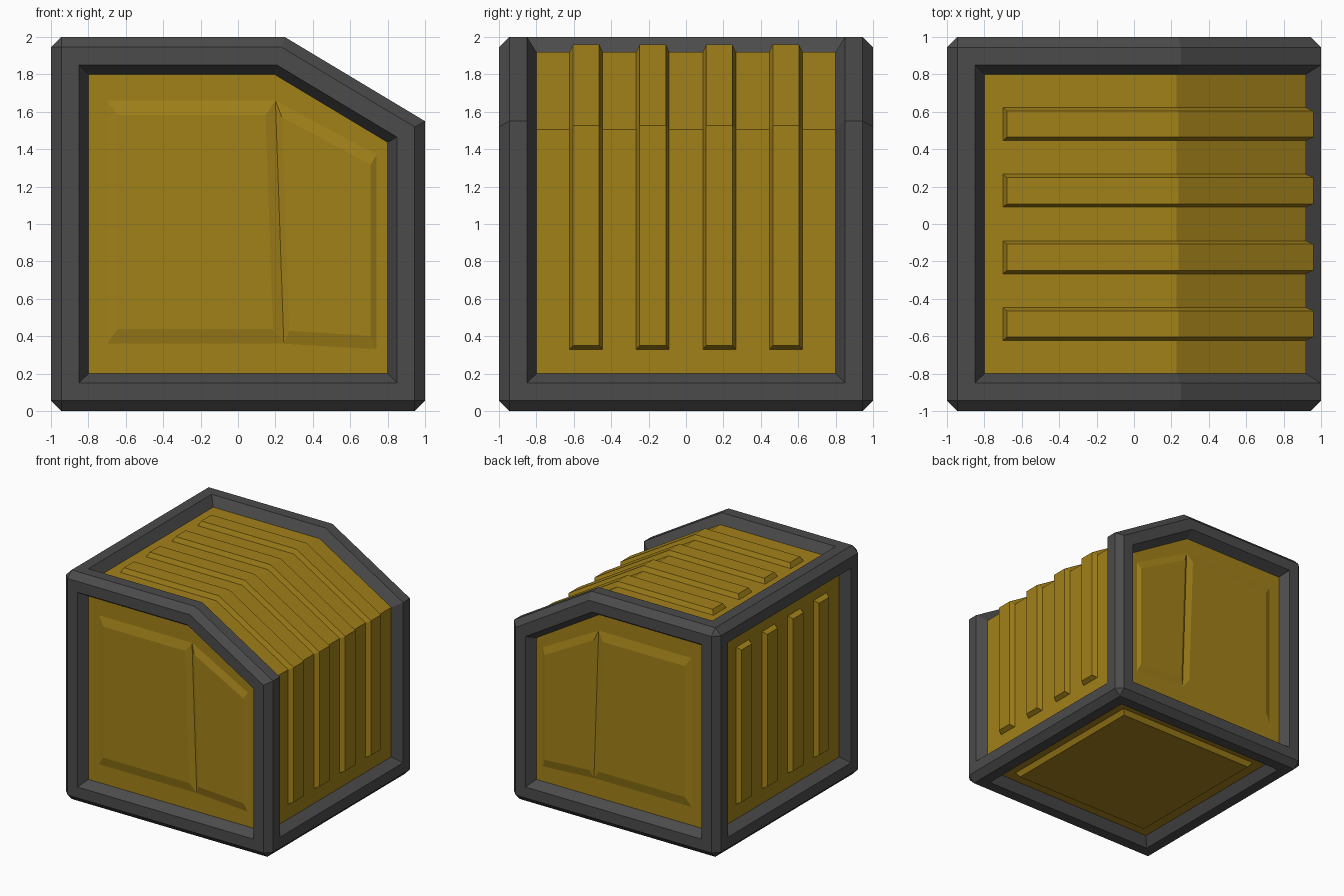
import bpy, bmesh
from mathutils import Vector

if "Cube" in bpy.data.objects:
    bpy.data.objects.remove(bpy.data.objects["Cube"])


def material(name, rgb):
    m = bpy.data.materials.new(name)
    m.diffuse_color = (*rgb, 1)
    m.use_nodes = True
    m.node_tree.nodes["Principled BSDF"].inputs["Base Color"].default_value = m.diffuse_color
    return m


DARK = material("dark_metal", (0.07, 0.07, 0.07))
YELLOW = material("yellow_paint", (0.36, 0.22, 0.01))


def finish(name, bm, mat):
    bmesh.ops.recalc_face_normals(bm, faces=bm.faces[:])
    me = bpy.data.meshes.new(name)
    bm.to_mesh(me)
    bm.free()
    me.materials.append(mat)
    ob = bpy.data.objects.new(name, me)
    bpy.context.collection.objects.link(ob)
    return ob


def loft(rings):
    """Closed solid through rings of equal point count, capped at both ends."""
    bm = bmesh.new()
    vs = [[bm.verts.new(p) for p in r] for r in rings]
    n = len(vs[0])
    for a, b in zip(vs, vs[1:]):
        for i in range(n):
            j = (i + 1) % n
            bm.faces.new((a[i], a[j], b[j], b[i]))
    bm.faces.new(vs[0])
    bm.faces.new(vs[-1])
    bmesh.ops.recalc_face_normals(bm, faces=bm.faces[:])
    return bm


def prism(profile, half):
    return loft([[(x, y, z) for x, z in profile] for y in (-half, half)])


# Frame: clipped cube with recessed openings and chamfered outer edges
bm = prism([(-1, 0), (1, 0), (1, 1.55), (0.25, 2), (-1, 2)], 1)
outer = [e for e in bm.edges if e.calc_face_angle() > 1.2]
roof = [f for f in bm.faces if f.normal.x > 0.3 or f.normal.z > 0.3]
regions = [roof] + [[f] for f in bm.faces if f not in roof]
for region in regions:
    bmesh.ops.inset_region(bm, faces=region, thickness=0.15,
                           use_boundary=True, use_even_offset=True)
    bmesh.ops.inset_region(bm, faces=region, thickness=0.05, depth=-0.08,
                           use_boundary=True, use_even_offset=True)
bmesh.ops.delete(bm, geom=[f for r in regions for f in r], context='FACES')
bmesh.ops.bevel(bm, geom=outer, offset=0.055, segments=1, affect='EDGES')
finish("frame", bm, DARK)

# Inner body showing through the openings
finish("body", prism([(-0.92, 0.08), (0.92, 0.08), (0.92, 1.505),
                      (0.228, 1.92), (-0.92, 1.92)], 0.92), YELLOW)


# Ribs over the top, slope and right side, and on the left side
def rib(name, y, base, top):
    rings = [[(b[0], y - 0.088, b[1]), (t[0], y - 0.07, t[1]),
              (t[0], y + 0.07, t[1]), (b[0], y + 0.088, b[1])]
             for b, t in zip(base, top)]
    finish(name, loft(rings), YELLOW)


for i in range(4):
    y = (i - 1.5) * 0.356
    rib(f"roof_rib_{i + 1}", y,
        [(-0.7, 1.92), (0.228, 1.92), (0.92, 1.505), (0.92, 0.33)],
        [(-0.68, 1.96), (0.239, 1.96), (0.96, 1.527), (0.96, 0.35)])
    rib(f"left_rib_{i + 1}", y, [(-0.92, 0.33), (-0.92, 1.7)],
        [(-0.96, 0.35), (-0.96, 1.68)])


# Raised plates with sloped borders
def plate(name, pts, rise, scale):
    pts = [Vector(p) for p in pts]
    c = sum(pts, Vector()) / len(pts)
    finish(name, loft([pts, [c + (p - c) * scale + Vector(rise) for p in pts]]), YELLOW)


wide = [(-0.7, 0.36), (0.245, 0.36), (0.2, 1.66), (-0.7, 1.66)]
narrow = [(0.245, 0.36), (0.74, 0.33), (0.74, 1.37), (0.2, 1.66)]
for side, s in (("front", -1), ("back", 1)):
    for label, quad in (("wide", wide), ("narrow", narrow)):
        plate(f"{side}_{label}_plate", [(x, s * 0.92, z) for x, z in quad],
              (0, s * 0.018, 0), 0.88)
plate("bottom_plate", [(x, y, 0.08) for x, y in
                       ((-0.7, -0.7), (0.7, -0.7), (0.7, 0.7), (-0.7, 0.7))],
      (0, 0, -0.04), 0.96)
